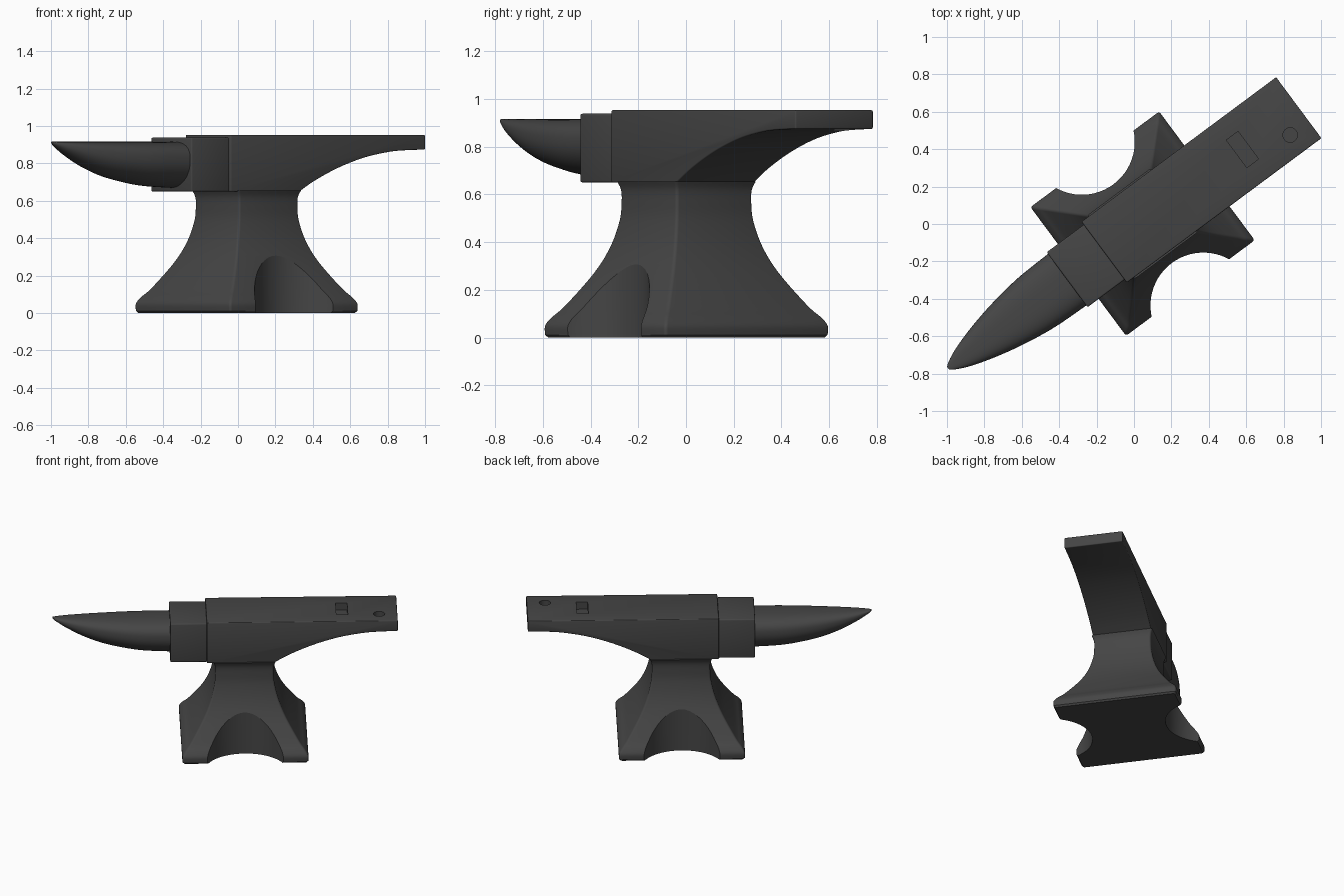
import bpy, bmesh, math
from mathutils import Matrix

if "Cube" in bpy.data.objects:
    bpy.data.objects.remove(bpy.data.objects["Cube"])

# The anvil is laid out along local u (length) and v (width), then turned
TURN = Matrix.Rotation(math.radians(36.6), 4, 'Z') @ Matrix.Translation((0, -0.026, 0))
CU = 0.038  # centre of the stand along u

iron = bpy.data.materials.new("dark_iron")
iron.diffuse_color = (0.06, 0.06, 0.06, 1)
iron.use_nodes = True
iron.node_tree.nodes["Principled BSDF"].inputs["Base Color"].default_value = iron.diffuse_color


def loft(name, rings):
    """Skin a list of equal-length point rings and cap both ends."""
    bm = bmesh.new()
    vs = [[bm.verts.new(TURN @ Matrix.Translation(p).to_translation()) for p in r] for r in rings]
    n = len(vs[0])
    for a, b in zip(vs, vs[1:]):
        for i in range(n):
            j = (i + 1) % n
            bm.faces.new((a[i], a[j], b[j], b[i]))
    bm.faces.new(vs[0])
    bm.faces.new(vs[-1])
    bmesh.ops.recalc_face_normals(bm, faces=bm.faces[:])
    mesh = bpy.data.meshes.new(name)
    bm.to_mesh(mesh)
    bm.free()
    mesh.materials.append(iron)
    ob = bpy.data.objects.new(name, mesh)
    bpy.context.collection.objects.link(ob)
    return ob


def box(name, u0, u1, v0, v1, z0, z1):
    return loft(name, [[(u0, v0, z), (u1, v0, z), (u1, v1, z), (u0, v1, z)] for z in (z0, z1)])


def cylinder(name, u, v, r, z0, z1, n=64):
    angles = [2 * math.pi * i / n for i in range(n)]
    return loft(name, [[(u + r * math.cos(a), v + r * math.sin(a), z) for a in angles] for z in (z0, z1)])


def smooth_curve(pts, steps=6):
    """Catmull-Rom curve through 2D points."""
    out = []
    p = [pts[0]] + pts + [pts[-1]]
    for a, b, c, d in zip(p, p[1:], p[2:], p[3:]):
        for s in range(steps):
            t = s / steps
            out.append(tuple(0.5 * (2 * b[k] + (c[k] - a[k]) * t
                       + (2 * a[k] - 5 * b[k] + 4 * c[k] - d[k]) * t * t
                       + (3 * b[k] - a[k] - 3 * c[k] + d[k]) * t ** 3) for k in (0, 1)))
    return out + [pts[-1]]


def finish(ob, bevel=0, cutters=(), angle=35):
    bpy.ops.object.select_all(action='DESELECT')
    bpy.context.view_layer.objects.active = ob
    ob.select_set(True)
    if bevel:
        m = ob.modifiers.new("soften", 'BEVEL')
        m.width, m.segments, m.limit_method = bevel, 3, 'ANGLE'
        m.angle_limit = math.radians(40)
        bpy.ops.object.modifier_apply(modifier=m.name)
    for c in cutters:
        m = ob.modifiers.new("cut", 'BOOLEAN')
        m.operation, m.solver, m.object = 'DIFFERENCE', 'EXACT', c
        bpy.ops.object.modifier_apply(modifier=m.name)
        bpy.data.objects.remove(c)
    bpy.ops.object.shade_smooth_by_angle(angle=math.radians(angle))


# Stand: flared square column with rounded corners, scalloped on both sides
flare = [(0.418, 0.0)] + smooth_curve([(0.427, 0.012), (0.427, 0.05), (0.407, 0.085), (0.366, 0.135),
                                       (0.281, 0.27), (0.232, 0.38), (0.204, 0.49), (0.198, 0.57),
                                       (0.2, 0.62), (0.212, 0.655)])
rings = []
for h, z in flare:
    ring = []
    for k in range(4):
        for s in range(5):
            a = math.pi / 2 * (k + s / 4)
            cx, cy = [(1, 1), (-1, 1), (-1, -1), (1, -1)][k]
            r = 0.014
            ring.append((CU + cx * (h - r) + r * math.cos(a), cy * (h - r) + r * math.sin(a), z))
    rings.append(ring)
stand = loft("stand", rings)
scallops = [cylinder("scallop_cutter", CU, s * 0.545, 0.283, -0.1, 0.6) for s in (-1, 1)]
finish(stand, 0, scallops, 24)

# Body: side profile with the curved heel underside, extruded across
under = smooth_curve([(0.235, 0.646), (0.335, 0.703), (0.457, 0.759), (0.58, 0.804),
                      (0.708, 0.839), (0.85, 0.863), (0.96, 0.871), (1.078, 0.874)])
profile = [(-0.218, 0.953), (-0.218, 0.65)] + under + [(1.078, 0.953)]
body = loft("body", [[(u, v, z) for u, z in profile] for v in (-0.203, 0.203)])
holes = [box("square_hole_cutter", 0.664, 0.742, -0.092, 0.092, 0.90, 1.1),
         cylinder("round_hole_cutter", 0.954, -0.09, 0.039, 0.90, 1.1, 32)]
finish(body, 0.006, holes)

# Step block between the face and the horn
finish(box("step", -0.465, -0.21, -0.183, 0.183, 0.65, 0.938), 0.008)

# Horn: flattened top, round belly, swept to a point
widths = smooth_curve([(-0.45, 0.172), (-0.641, 0.166), (-0.78, 0.151), (-0.921, 0.126),
                       (-1.05, 0.095), (-1.161, 0.06), (-1.235, 0.026), (-1.258, 0.008)])
bellies = smooth_curve([(-0.45, 0.669), (-0.641, 0.679), (-0.78, 0.7), (-0.921, 0.733),
                        (-1.05, 0.782), (-1.161, 0.84), (-1.235, 0.887), (-1.258, 0.905)])
rings = []
for (u, w), (_, low) in zip(widths, bellies):
    top = 0.916
    mid = low + 0.58 * (top - low)
    ring = []
    for i in range(48):
        a = 2 * math.pi * i / 48
        c, s = math.cos(a), math.sin(a)
        e = 2 / 2.8 if s > 0 else 1
        v = w * math.copysign(abs(c) ** e, c)
        z = mid + ((top - mid) * s ** e if s > 0 else (mid - low) * s)
        ring.append((u, v, z))
    rings.append(ring)
finish(loft("horn", rings))
